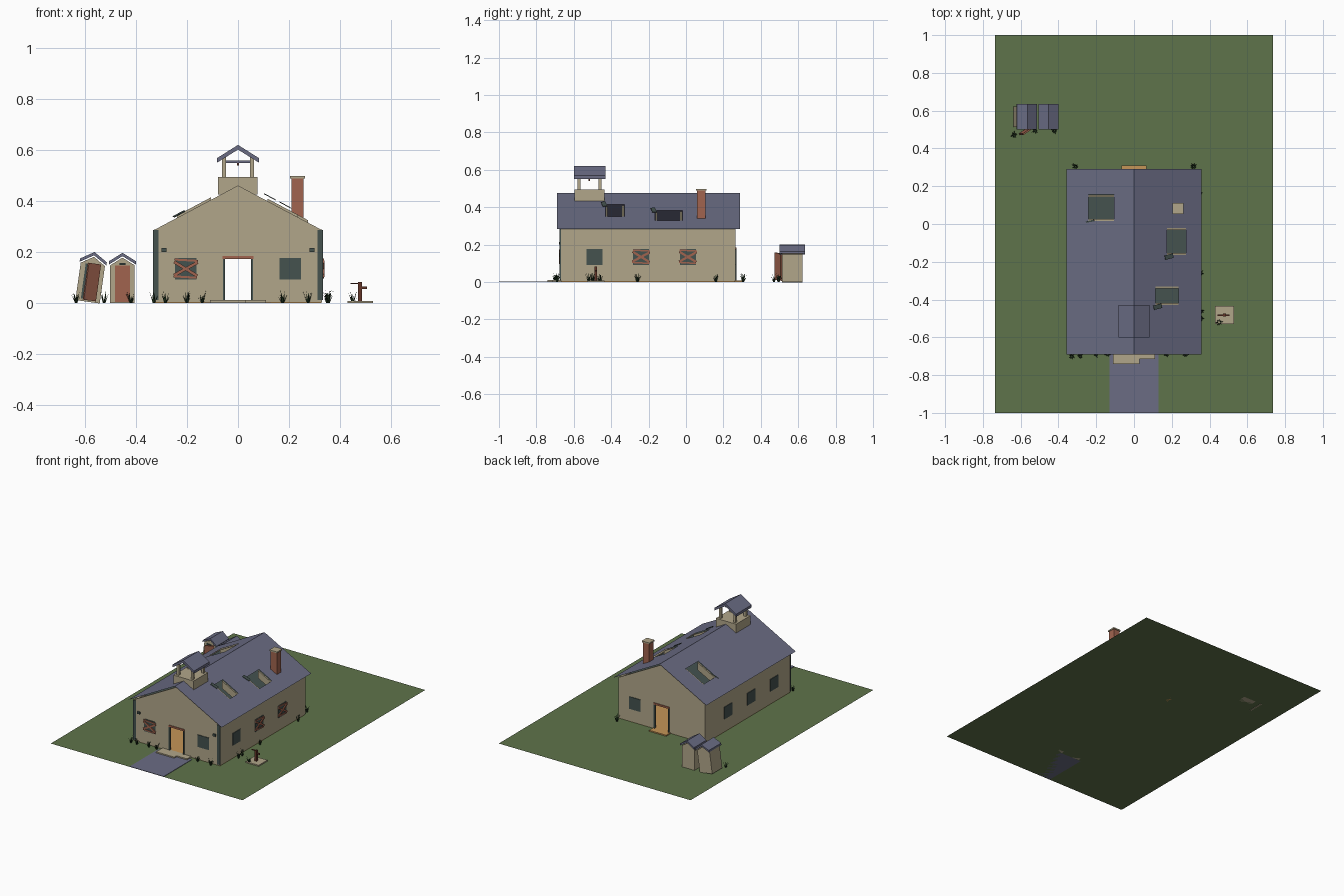
import bpy, bmesh, math, random
from mathutils import Vector, Matrix

random.seed(4)
cube = bpy.data.objects.get("Cube")
if cube:
    bpy.data.objects.remove(cube, do_unlink=True)


def material(name, r, g, b):
    lin = [(c / 255) ** 2.2 for c in (r, g, b)] + [1]
    m = bpy.data.materials.new(name)
    m.use_nodes = True
    m.diffuse_color = lin
    node = m.node_tree.nodes["Principled BSDF"]
    node.inputs["Base Color"].default_value = lin
    node.inputs["Roughness"].default_value = 0.9
    return m


GRASS = material("lawn green", 95, 115, 76)
SLATE = material("slate", 106, 108, 131)
PLASTER = material("beige plaster", 176, 165, 137)
BRICK = material("red brick", 160, 100, 80)
TEAL = material("dark teal", 70, 83, 80)
WOOD = material("orange wood", 196, 148, 88)
WEED = material("dark weed green", 36, 56, 36)
RUST = material("dark rust", 98, 56, 44)


def add(name, bm, mat, loc=(0, 0, 0), rot=(0, 0, 0), solid=True):
    if solid:
        bmesh.ops.recalc_face_normals(bm, faces=bm.faces)
    me = bpy.data.meshes.new(name)
    bm.to_mesh(me)
    bm.free()
    me.materials.append(mat)
    ob = bpy.data.objects.new(name, me)
    ob.location, ob.rotation_euler = loc, rot
    bpy.context.collection.objects.link(ob)
    return ob


def box(name, mat, x, y, z, loc=(0, 0, 0), rot=(0, 0, 0)):
    """Box from (min, max) pairs."""
    bm = bmesh.new()
    mid = [(a + b) / 2 for a, b in (x, y, z)]
    size = [b - a for a, b in (x, y, z)]
    bmesh.ops.create_cube(bm, size=1, matrix=Matrix.Translation(mid) @ Matrix.Diagonal(size + [1]))
    return add(name, bm, mat, loc, rot)


def prism(name, mat, profile, y0, y1, loc=(0, 0, 0), rot=(0, 0, 0)):
    """x-z profile pushed along y."""
    bm = bmesh.new()
    face = bm.faces.new([bm.verts.new((px, y0, pz)) for px, pz in profile])
    ext = bmesh.ops.extrude_face_region(bm, geom=[face])
    new = [v for v in ext["geom"] if isinstance(v, bmesh.types.BMVert)]
    bmesh.ops.translate(bm, verts=new, vec=(0, y1 - y0, 0))
    return add(name, bm, mat, loc, rot)


def mirrored(points):
    return points + [(-x, z) for x, z in reversed(points) if x != 0]


def chevron(name, w, eave, apex, t, y0, y1, loc=(0, 0, 0), rot=(0, 0, 0)):
    pts = [(-w, eave), (0, apex), (w, eave), (w, eave - t), (0, apex - t), (-w, eave - t)]
    return prism(name, SLATE, pts, y0, y1, loc, rot)


def plane(name, mat, x, y, z):
    bm = bmesh.new()
    bm.faces.new([bm.verts.new((a, b, z)) for a, b in
                  ((x[0], y[0]), (x[1], y[0]), (x[1], y[1]), (x[0], y[1]))])
    return add(name, bm, mat, solid=False)


# Ground, path, floor and steps
plane("lawn", GRASS, (-0.735, 0.735), (-1, 1), 0)
box("path", SLATE, (-0.13, 0.13), (-1, -0.69), (0, 0.003))
box("floor", WOOD, (-0.328, 0.328), (-0.665, 0.26), (0.001, 0.008))
box("back_step", WOOD, (-0.065, 0.065), (0.26, 0.31), (0, 0.008))
box("front_step", PLASTER, (-0.11, 0.03), (-0.74, -0.665), (0, 0.011))
box("front_step_broken", PLASTER, (0.03, 0.11), (-0.715, -0.665), (0, 0.011))

# House walls with open doorways
gable = mirrored([(0, 0.461), (0.33, 0.286), (0.33, 0.005), (0.055, 0.005), (0.055, 0.175)])
for name, y0, sign in (("front", -0.67, -1), ("back", 0.25, 1)):
    prism(name + "_wall", PLASTER, gable, y0, y0 + 0.015)
    face = -0.67 if sign < 0 else 0.265
    box(name + "_lintel", BRICK, (-0.06, 0.06), (face - 0.005, face + 0.005), (0.172, 0.184))
    for s in (-1, 1):
        box(name + "_jamb", TEAL, (s * 0.055 - 0.004, s * 0.055 + 0.004),
            (face - 0.004, face + 0.004), (0.008, 0.172))
for s in (-1, 1):
    box("side_wall", PLASTER, sorted((s * 0.315, s * 0.33)), (-0.67, 0.265), (0.005, 0.288))
    box("corner_board", TEAL, sorted((s * 0.311, s * 0.333)), (-0.675, -0.669), (0.012, 0.286))
    box("wall_bracket", TEAL, (s * 0.29 - 0.01, s * 0.29 + 0.01), (-0.678, -0.67), (0.2, 0.215))
box("ceiling", TEAL, (-0.315, 0.315), (-0.655, 0.25), (0.27, 0.28))


def window(name, normal, along, boarded=False):
    """Window plate, built facing -y and turned to its wall."""
    angle = {"front": 0, "right": math.pi / 2, "back": math.pi, "left": -math.pi / 2}[normal]
    loc = {"front": (along, -0.67, 0.134), "back": (along, 0.265, 0.134),
           "right": (0.33, along, 0.134), "left": (-0.33, along, 0.134)}[normal]
    box(name, TEAL, (-0.043, 0.043), (-0.004, 0.002), (-0.042, 0.042), loc, (0, 0, angle))
    if boarded:
        for tilt in (0.55, -0.5):
            box(name + "_board", BRICK, (-0.053, 0.053), (-0.01, -0.004), (-0.006, 0.006),
                loc, (0, tilt, angle))
        for h in (-0.032, 0.034):
            box(name + "_slat", BRICK, (-0.046, 0.046), (-0.008, -0.003), (h - 0.004, h + 0.004),
                loc, (0, 0.06, angle))


window("front_window", "front", -0.205, True)
window("front_window", "front", 0.205)
window("back_window", "back", 0.205)
for i, y in enumerate((-0.49, -0.24, 0.01)):
    window("right_window", "right", y, i > 0)
    window("left_window", "left", y)

# Thin roof with three holes; each hole is (inner, outer, y start, y end)
RIDGE, PITCH, EAVE = 0.475, 0.532, 0.358
holes = {1: [(0.115, 0.235, -0.43, -0.33), (0.175, 0.275, -0.165, -0.02)],
         -1: [(0.105, 0.24, 0.015, 0.155)]}


def roof_z(x):
    return RIDGE - PITCH * abs(x)


bm = bmesh.new()
for s, gaps in holes.items():
    xs = sorted({0, EAVE} | {v for g in gaps for v in g[:2]})
    ys = sorted({-0.69, 0.29} | {v for g in gaps for v in g[2:]})
    for x0, x1 in zip(xs, xs[1:]):
        for y0, y1 in zip(ys, ys[1:]):
            cx, cy = (x0 + x1) / 2, (y0 + y1) / 2
            if any(g[0] < cx < g[1] and g[2] < cy < g[3] for g in gaps):
                continue
            quad = [(x0, y0), (x1, y0), (x1, y1), (x0, y1)][::s]
            bm.faces.new([bm.verts.new((s * x, y, roof_z(x))) for x, y in quad])
bmesh.ops.remove_doubles(bm, verts=bm.verts, dist=0.0005)
add("main_roof", bm, SLATE, solid=False)

# Rafters bared at the hole ends, and a loose shingle on each lower corner
for s, gaps in holes.items():
    for a, b, y0, y1 in gaps:
        for y in (y0 + 0.006, y1 - 0.006):
            pts = [(s * x, roof_z(x) - d) for x, d in ((a, 0.004), (b, 0.004), (b, 0.055), (a, 0.055))]
            prism("rafter", PLASTER, pts, y - 0.005, y + 0.005)
        tilt = math.atan(PITCH) * s
        box("loose_shingle", TEAL, (-0.025, 0.025), (-0.012, 0.012), (0, 0.003),
            (s * (a if s > 0 else b) + 0.01, y0 - 0.008, roof_z(a if s > 0 else b) + 0.001), (0.1, tilt, 0.25))

# Chimney
box("chimney", BRICK, (0.209, 0.257), (0.058, 0.105), (0.33, 0.49))
box("chimney_cap", PLASTER, (0.204, 0.262), (0.053, 0.11), (0.489, 0.498))

# Bell tower
box("tower_base", PLASTER, (-0.078, 0.077), (-0.595, -0.437), (0.425, 0.495))
for x in (-0.055, 0.055):
    for y in (-0.573, -0.459):
        box("tower_post", PLASTER, (x - 0.008, x + 0.008), (y - 0.008, y + 0.008), (0.495, 0.572))
chevron("tower_roof", 0.083, 0.568, 0.62, 0.018, -0.6, -0.43)
box("bell_beam", SLATE, (-0.055, 0.055), (-0.524, -0.508), (0.55, 0.56))
box("bell_hook", RUST, (-0.004, 0.004), (-0.52, -0.512), (0.54, 0.55))


# Two outhouses, one leaning with its door ajar
def outhouse(name, loc, lean, ajar):
    rot = (0, lean, 0)
    body = mirrored([(0, 0.178), (0.048, 0.148), (0.048, 0)])
    prism(name + "_body", PLASTER, body, -0.055, 0.055, loc, rot)
    chevron(name + "_roof", 0.053, 0.164, 0.197, 0.013, -0.068, 0.068, loc, rot)
    if ajar:
        box(name + "_opening", TEAL, (-0.028, 0.028), (-0.058, -0.054), (0.01, 0.148), loc, rot)
        hinge = Matrix.Rotation(lean, 4, "Y") @ Matrix.Translation((0.03, -0.06, 0))
        door = box(name + "_door", BRICK, (-0.058, 0), (-0.004, 0.004), (0.006, 0.152))
        door.matrix_world = Matrix.Translation(loc) @ hinge @ Matrix.Rotation(0.6, 4, "Z")
    else:
        box(name + "_door", BRICK, (-0.03, 0.03), (-0.06, -0.054), (0.004, 0.148), loc, rot)
        box(name + "_vent", TEAL, (-0.012, 0.012), (-0.062, -0.054), (0.149, 0.157), loc, rot)


outhouse("upright_outhouse", (-0.453, 0.568, 0), 0, False)
outhouse("leaning_outhouse", (-0.59, 0.568, 0.005), 0.14, True)

# Water pump
box("pump_pad", PLASTER, (0.43, 0.53), (-0.53, -0.435), (0, 0.008))
box("pump_post", RUST, (0.471, 0.486), (-0.49, -0.475), (0.008, 0.082))
box("pump_handle", RUST, (0.442, 0.475), (-0.486, -0.479), (0.074, 0.079))
box("pump_spout", RUST, (0.484, 0.505), (-0.487, -0.478), (0.056, 0.065))

# Weed tufts
spots = [(-0.33, -0.7), (-0.285, -0.7), (-0.2, -0.69), (-0.14, -0.69), (0.175, -0.69),
         (0.275, -0.69), (0.355, -0.46), (0.355, -0.5), (0.35, -0.26), (0.35, 0.16), (0.45, -0.52),
         (-0.635, 0.47), (-0.525, 0.495), (-0.42, 0.495), (-0.31, 0.305), (0.315, 0.305)]
bm = bmesh.new()
for cx, cy in spots:
    for k in range(9):
        a = k * 0.7 + random.uniform(-0.2, 0.2)
        out = Vector((math.cos(a), math.sin(a), 0))
        side = Vector((-out.y, out.x, 0)) * 0.004
        root = Vector((cx, cy, 0)) + out * 0.003
        height = random.uniform(0.025, 0.052)
        tip = root + out * random.uniform(0.008, 0.02) + Vector((0, 0, height))
        bm.faces.new([bm.verts.new(p) for p in (root - side, root + side, tip)])
add("weed_tufts", bm, WEED, solid=False)
